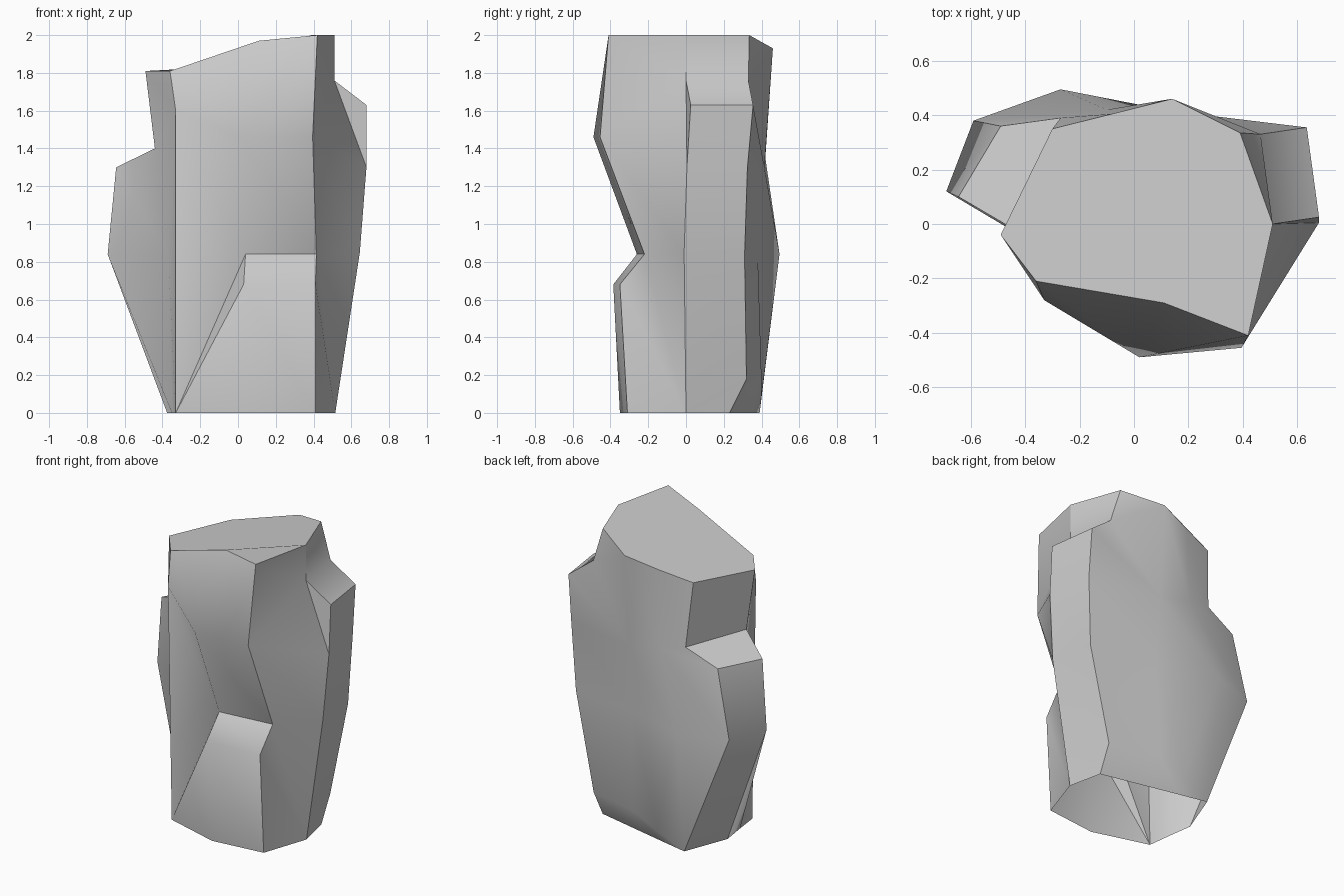
import bpy
import bmesh
import math
from mathutils import Vector

cube = bpy.data.objects.get("Cube")
if cube:
    bpy.data.objects.remove(cube, do_unlink=True)


def make_material(name, colour):
    material = bpy.data.materials.new(name)
    material.use_nodes = True
    material.diffuse_color = colour
    shader = material.node_tree.nodes["Principled BSDF"]
    shader.inputs["Base Color"].default_value = colour
    shader.inputs["Roughness"].default_value = 0.9
    return material


stone_grey = make_material("stone_grey", (0.6, 0.6, 0.6, 1))
mesh_builder = bmesh.new()


def column(*points):
    """One vertical ridge of the rock, listed from crown to foot."""
    return [mesh_builder.verts.new(Vector(point)) for point in points]


def bridge(left, right, steps):
    """Skin two ridges: l or r steps down one side, q steps down both."""
    i = j = 0
    for step in steps:
        next_i = i + (step in "lq")
        next_j = j + (step in "rq")
        corners = [left[i], left[next_i], right[next_j], right[j]]
        mesh_builder.faces.new(list(dict.fromkeys(corners)))
        i, j = next_i, next_j


# Front corner, with the low ledge
front_right = column((.42, -.41, 2), (.395, -.455, 1.46), (.415, -.22, .84),
                     (.41, -.35, .68), (.41, -.31, 0))
# Right-hand slab, with a shoulder near the top
right_front = column((.51, 0, 2), (.51, 0, 1.76), (.68, .025, 1.63),
                     (.68, .005, 1.3), (.645, -.01, .85), (.515, 0, 0))
right_back = column((.39, .335, 2), (.465, .33, 1.76), (.635, .355, 1.63),
                    (.635, .325, 1.3), (.61, .31, .83), (.47, .32, .18),
                    (.465, .23, 0))
# Rounded back
back_middle = column((.14, .46, 1.93), (.14, .415, 1.3), (.14, .38, .84),
                     (.12, .4, .18), (.12, .307, 0))
back_bulge = column((-.08, .405, 1.87), (-.1, .42, 1.35), (-.27, .495, .84),
                    (-.06, .4, .09), (-.06, .347, 0))
# Side slab on the -x side, with a shoulder at mid height
side_back = column((-.3, .35, 1.82), (-.27, .39, 1.39), (-.49, .36, 1.29),
                   (-.59, .38, .84), (-.26, .39, 0))
side_crease = column((-.49, -.04, 1.81), (-.44, -.02, 1.4),
                     (-.37, -.07, .84), (-.35, -.08, 0))
side_front = side_crease[:2] + column((-.645, .1, 1.3), (-.69, .12, .84),
                                      (-.375, .09, 0))
# Front face
front_edge = column((-.36, -.21, 1.81), (-.33, -.28, 1.6), (-.33, -.24, 0))
front_middle = column((.11, -.29, 1.97), (.02, -.49, 1.46), (.04, -.26, .84),
                      (.03, -.385, .68), (.05, -.35, 0))

# Skin from ridge to ridge; the shoulder nose is a face of its own
shoulder_nose = right_front[1:4]
mesh_builder.faces.new(shoulder_nose)
bridge(front_right, right_front[:2] + right_front[3:], "rlrqrll")
bridge(right_front, right_back, "qqqqrlr")
bridge(right_back, back_middle, "lrllqqq")
bridge(back_middle, back_bulge, "qqqq")
bridge(back_bulge, side_back, "qrqql")
bridge(side_back, side_front, "qqqq")
bridge(side_front[1:], side_crease[1:], "qlq")
bridge(side_crease, front_edge, "qlq")
bridge(front_edge, front_middle, "qrlrr")
bridge(front_middle, front_right, "lrqqq")

# Crown; the foot of the shell stays open
crown = [ridge[0] for ridge in (front_right, right_front, right_back,
                                back_middle, back_bulge, side_back,
                                side_crease, front_edge, front_middle)]
mesh_builder.faces.new(crown)
mesh_builder.normal_update()

# Chipped ridges stay crisp
for ridge in (front_right, right_front, right_back, side_back, front_edge):
    for upper, lower in zip(ridge, ridge[1:]):
        mesh_builder.edges.get((upper, lower)).smooth = False

mesh = bpy.data.meshes.new("rock_pillar")
mesh_builder.to_mesh(mesh)
mesh_builder.free()
mesh.materials.append(stone_grey)
rock = bpy.data.objects.new("rock_pillar", mesh)
bpy.context.collection.objects.link(rock)

# Soft faces between the ridges
bpy.ops.object.select_all(action="DESELECT")
rock.select_set(True)
bpy.context.view_layer.objects.active = rock
bpy.ops.object.shade_smooth_by_angle(angle=math.radians(46),
                                     keep_sharp_edges=True)
